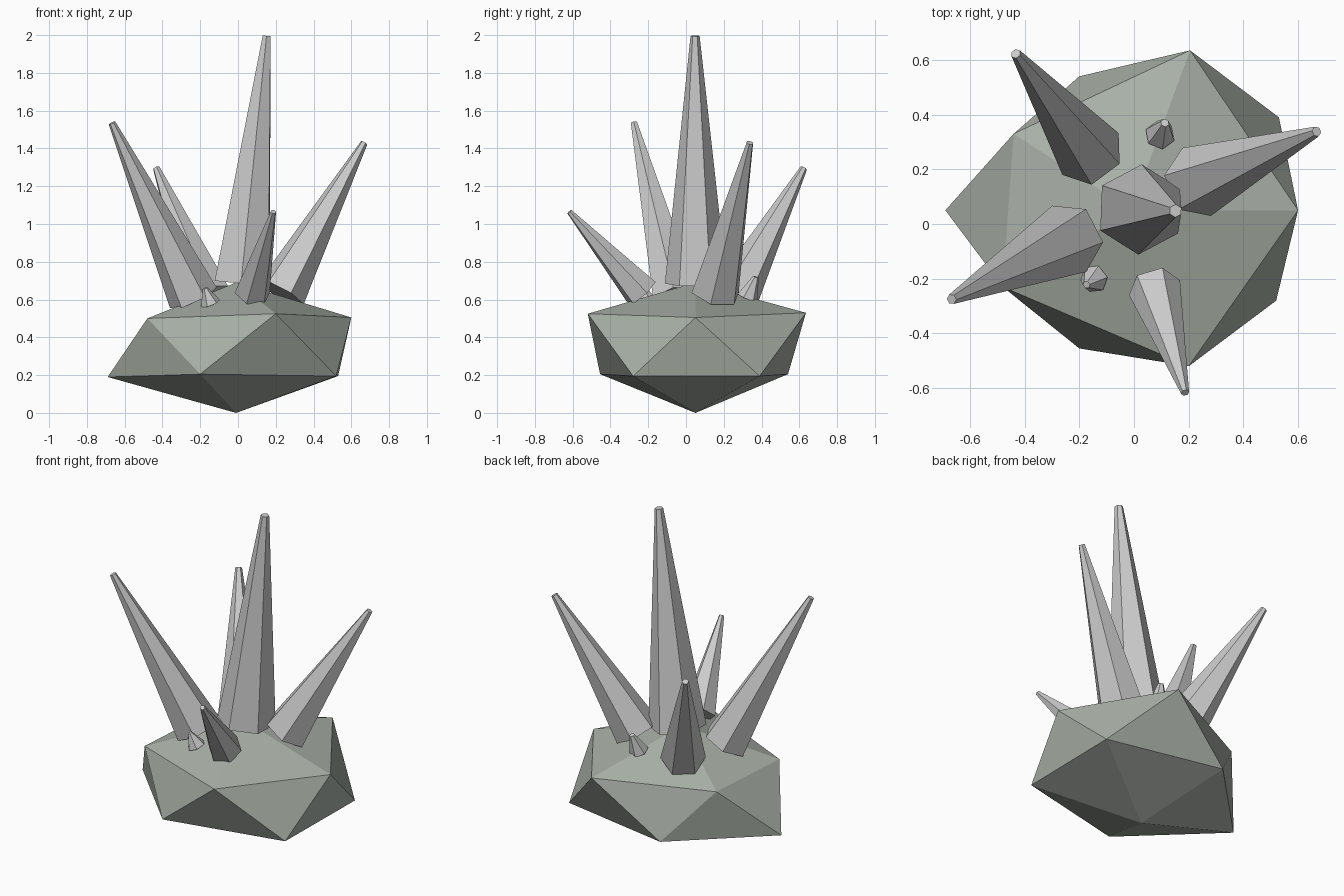
import bpy, bmesh, math
from mathutils import Vector

if "Cube" in bpy.data.objects:
    bpy.data.objects.remove(bpy.data.objects["Cube"])

rock_mat = bpy.data.materials.new("rock_grey_green")
rock_mat.diffuse_color = (0.40, 0.44, 0.39, 1)
rock_mat.use_nodes = True
rock_mat.node_tree.nodes["Principled BSDF"].inputs["Base Color"].default_value = rock_mat.diffuse_color


def finish(bm, name):
    bmesh.ops.recalc_face_normals(bm, faces=bm.faces)
    me = bpy.data.meshes.new(name)
    bm.to_mesh(me)
    bm.free()
    ob = bpy.data.objects.new(name, me)
    bpy.context.collection.objects.link(ob)
    return ob


def spike(name, base, tip, r, r_tip, sides=6):
    """Tapered hexagonal crystal; one corner lies level, square to the lean."""
    base, tip = Vector(base), Vector(tip)
    axis = (tip - base).normalized()
    u = Vector((0, 0, 1)).cross(axis).normalized()
    v = axis.cross(u)
    bm = bmesh.new()
    rings = []
    for c, rad in ((base, r), (tip, r_tip)):
        rings.append([bm.verts.new(c + rad * (u * math.cos(a) + v * math.sin(a)))
                      for a in (2 * math.pi * i / sides for i in range(sides))])
    lo, hi = rings
    for i in range(sides):
        j = (i + 1) % sides
        bm.faces.new((lo[i], lo[j], hi[j], hi[i]))
    bm.faces.new(lo[::-1])
    bm.faces.new(hi)
    return finish(bm, name)


# Base rock: a squashed, uneven icosahedron
lower = [(.52, -.28, .195), (.53, .39, .195), (-.20, .54, .205), (-.69, .05, .19), (-.20, -.455, .205)]
upper = [(.60, .05, .505), (.205, .635, .53), (-.44, .33, .50), (-.48, -.23, .50), (.20, -.52, .525)]
bm = bmesh.new()
bottom = bm.verts.new((-.01, .05, 0))
top = bm.verts.new((-.01, .05, .69))
L = [bm.verts.new(p) for p in lower]
U = [bm.verts.new(p) for p in upper]
for i in range(5):
    j = (i + 1) % 5
    for f in ((bottom, L[j], L[i]), (L[i], L[j], U[i]), (U[i], L[j], U[j]), (U[i], U[j], top)):
        bm.faces.new(f)
finish(bm, "base_rock").data.materials.append(rock_mat)

# Crystal spikes: name, base centre, tip centre, base radius, tip radius
for s in (
    ("main_spike", (.022, .053, .685), (.152, .048, 1.996), .165, .024),
    ("left_spike", (-.237, -.054, .61), (-.667, -.275, 1.535), .136, .019),
    ("back_spike", (-.159, .256, .61), (-.432, .623, 1.295), .128, .019),
    ("right_spike", (.229, .154, .635), (.668, .338, 1.43), .135, .019),
    ("front_spike", (.075, -.233, .635), (.187, -.617, 1.065), .097, .015),
    ("small_front_spike", (-.146, -.20, .58), (-.174, -.222, .66), .053, .014),
    ("small_back_spike", (.095, .325, .61), (.113, .37, .72), .056, .016),
):
    spike(*s)
